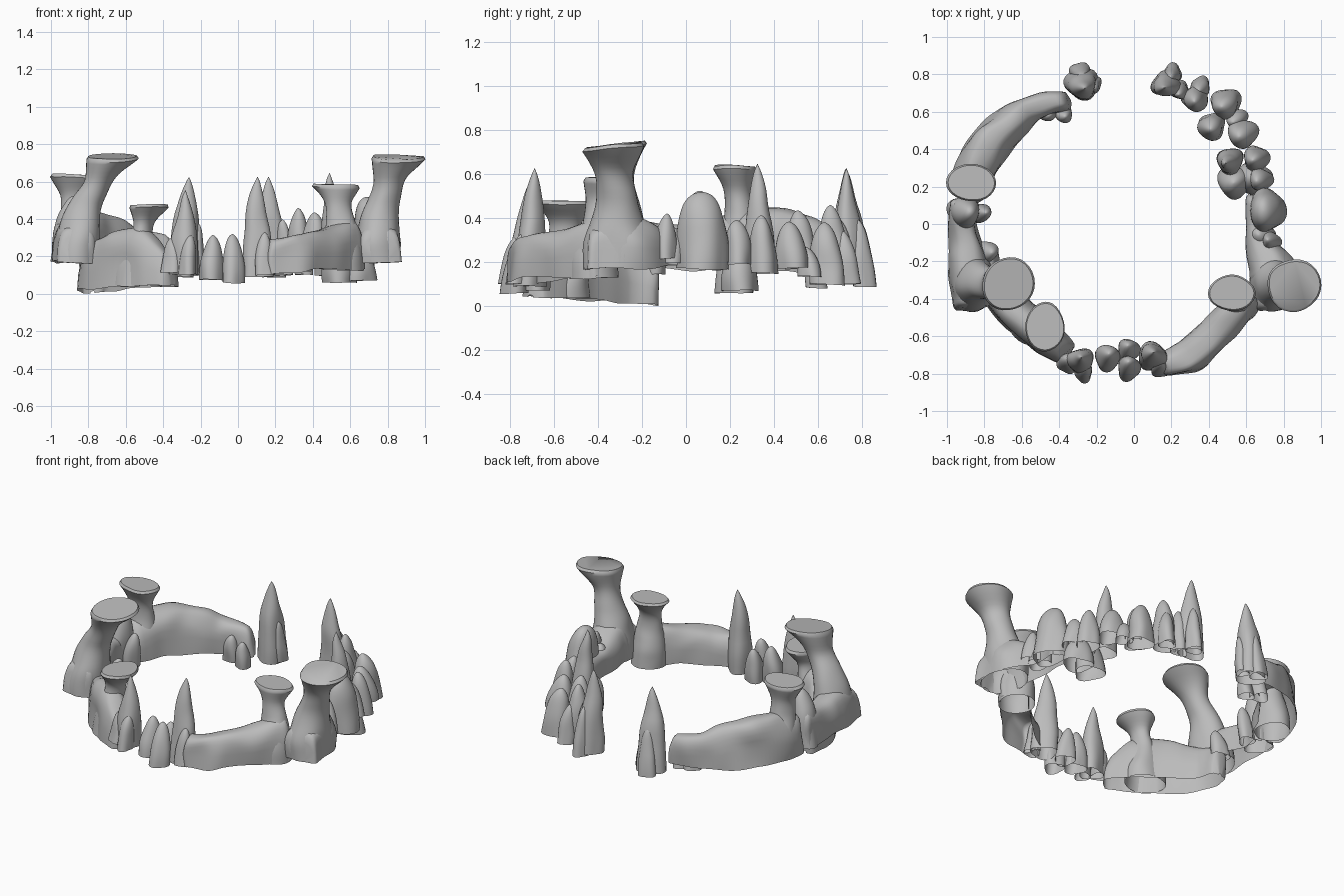
import bpy, bmesh
from math import sin, cos, tau, pi, sqrt
from mathutils import Vector, noise

if "Cube" in bpy.data.objects:
    bpy.data.objects.remove(bpy.data.objects["Cube"])

stone = bpy.data.materials.new("grey stone")
stone.use_nodes = True
stone.diffuse_color = (0.5, 0.5, 0.5, 1)
stone.node_tree.nodes["Principled BSDF"].inputs["Base Color"].default_value = (0.5, 0.5, 0.5, 1)


def spline(keys, u):
    """Smooth curve through number tuples, u from 0 to 1."""
    n = len(keys) - 1
    i = min(int(u * n), n - 1)
    t = u * n - i
    a, b, c, d = (Vector(keys[max(0, min(n, j))]) for j in range(i - 1, i + 3))
    return b + (c - a) * (t / 2) + (2 * a - 5 * b + 4 * c - d) * (t * t / 2) + (3 * b - a - 3 * c + d) * (t ** 3 / 2)


def skin(name, rings, closed, cap, rough):
    """Shell over rings of points, open underneath, with a rough surface."""
    bm = bmesh.new()
    rows = [[bm.verts.new(p + noise.noise_vector(p * 6) * rough) for p in ring] for ring in rings]
    for low, high in zip(rows, rows[1:]):
        for j in range(len(low) if closed else len(low) - 1):
            k = (j + 1) % len(low)
            bm.faces.new((low[j], low[k], high[k], high[j]))
    if cap:
        bm.faces.new(rows[-1])
    bmesh.ops.recalc_face_normals(bm, faces=bm.faces)
    mesh = bpy.data.meshes.new(name)
    bm.to_mesh(mesh)
    bm.free()
    obj = bpy.data.objects.new(name, mesh)
    bpy.context.collection.objects.link(obj)
    mesh.materials.append(stone)
    bpy.ops.object.select_all(action="DESELECT")
    obj.select_set(True)
    bpy.context.view_layer.objects.active = obj
    bpy.ops.object.shade_smooth_by_angle(angle=0.9)


def circle(x, y, z, rx, ry, flute=0.0, tilt=0.0, sides=28):
    return [Vector((x + rx * cos(a) * (1 + flute * cos(3 * a + x * 9)),
                    y + ry * sin(a) * (1 + flute * cos(3 * a + x * 9)),
                    z + tilt * ry * sin(a)))
            for a in (tau * i / sides for i in range(sides))]


def spire(name, x, y, rx, ry, z0, z1, power=2.2, bend=0.8):
    """Tapering tooth with a rounded tip and a fluted foot."""
    rings = []
    for i in range(17):
        t = sin(pi / 2 * i / 16)
        r = max(0.02, (1 - t ** power) ** bend)
        lean = 1.03 - 0.04 * t
        rings.append(circle(x * lean, y * lean, z0 + (z1 - z0) * t, rx * r, ry * r, 0.12 * (1 - t)))
    skin(name, rings, True, True, 0.012)


def pillar(name, base, top, foot, cap, z0, z1, tilt=0.0):
    """Leaning column that narrows to a neck and flares to a flat cap."""
    b, c, f, k = Vector(base), Vector(top), Vector(foot), Vector(cap)
    keys = []
    for t, shift, r in ((0, 0, f), (0.2, 0.02, f * 0.97), (0.4, 0.1, f * 0.45 + k * 0.35),
                        (0.6, 0.3, k * 0.62), (0.8, 0.6, k * 0.6), (1, 1, k)):
        m = b.lerp(c, shift)
        keys.append((*m, z0 + (z1 - z0) * t, *r))
    rings = [circle(*spline(keys, i / 24), tilt=tilt * (i / 24) ** 6) for i in range(25)]
    rings.append(circle(*c, z1 + 0.015, *(k * 0.93), tilt=tilt))
    skin(name, rings, True, True, 0.014)


def ridge(name, keys):
    """Arched wall along a path of x, y, half width, bottom, top."""
    rings, steps = [], 40
    for i in range(steps + 1):
        u = i / steps
        x, y, w, z0, z1 = spline(keys, u)
        ahead = spline(keys, min(1, u + 0.01)) - spline(keys, max(0, u - 0.01))
        side = Vector((-ahead[1], ahead[0], 0)).normalized()
        d = min(1, min(u, 1 - u) / 0.08)
        s = max(0.05, sqrt(1 - (1 - d) ** 2))
        ring = []
        for j in range(17):
            a = pi * j / 16
            out = cos(a)
            across = abs(out) ** 0.7 * (1 if out > 0 else -1)
            ring.append(Vector((x, y, z0)) + side * (w * s ** 0.5 * across)
                        + Vector((0, 0, (z1 - z0) * s * sin(a) ** 0.6)))
        rings.append(ring)
    skin(name, rings, False, False, 0.02)


# Flared columns
pillar("tall_pillar_left", (0.745, -0.31), (0.855, -0.33), (0.125, 0.16), (0.14, 0.14), 0.17, 0.72, 0.12)
pillar("tall_pillar_right", (-0.86, -0.31), (-0.67, -0.32), (0.12, 0.16), (0.14, 0.14), 0.17, 0.72, 0.1)
pillar("front_pillar_left", (0.56, -0.42), (0.52, -0.37), (0.11, 0.11), (0.13, 0.1), 0.13, 0.57)
pillar("front_pillar_right", (-0.54, -0.54), (-0.475, -0.55), (0.13, 0.11), (0.1, 0.13), 0.04, 0.46)
pillar("side_pillar_right", (-0.87, 0.25), (-0.87, 0.22), (0.1, 0.11), (0.13, 0.1), 0.17, 0.62)

# Low walls between the columns
ridge("front_wall_left", [(0.15, -0.75, 0.07, 0.1, 0.29), (0.3, -0.7, 0.09, 0.12, 0.32),
                          (0.45, -0.57, 0.09, 0.13, 0.35), (0.63, -0.36, 0.08, 0.14, 0.4)])
ridge("side_wall_left", [(0.76, -0.46, 0.11, 0.17, 0.35), (0.74, -0.25, 0.12, 0.17, 0.41),
                         (0.66, -0.08, 0.07, 0.18, 0.34), (0.68, 0.15, 0.08, 0.17, 0.35)])
ridge("front_wall_right", [(-0.78, -0.12, 0.05, 0, 0.2), (-0.77, -0.3, 0.08, 0.02, 0.27),
                           (-0.63, -0.47, 0.1, 0.03, 0.33), (-0.48, -0.6, 0.09, 0.04, 0.33),
                           (-0.35, -0.7, 0.06, 0.03, 0.2)])
ridge("side_wall_right", [(-0.86, -0.46, 0.1, 0.17, 0.35), (-0.88, -0.25, 0.11, 0.17, 0.4),
                          (-0.91, -0.05, 0.08, 0.17, 0.36), (-0.91, 0.13, 0.08, 0.17, 0.4)])
ridge("back_wall_right", [(-0.91, 0.13, 0.09, 0.17, 0.4), (-0.83, 0.33, 0.11, 0.17, 0.45),
                          (-0.7, 0.5, 0.1, 0.16, 0.43), (-0.55, 0.62, 0.07, 0.15, 0.36),
                          (-0.34, 0.67, 0.055, 0.14, 0.31)])

# Tall pointed spires: x, y, radii, bottom, tip
spires = [(-0.28, -0.72, 0.075, 0.07, 0.1, 0.55), (0.1, -0.69, 0.08, 0.075, 0.09, 0.63),
          (0.5, 0.33, 0.07, 0.07, 0.16, 0.64), (0.17, 0.73, 0.085, 0.07, 0.1, 0.62),
          (-0.27, 0.73, 0.085, 0.08, 0.1, 0.62)]
for n, s in enumerate(spires):
    spire(f"spire_{n + 1}", *s)

# Short teeth beside the spires: x, y, radius, bottom, tip
front_teeth = [(-0.14, -0.7, 0.065, 0.07, 0.31), (-0.03, -0.75, 0.06, 0.06, 0.32),
               (-0.03, -0.66, 0.06, 0.07, 0.28), (0.14, -0.75, 0.05, 0.1, 0.33),
               (-0.26, -0.78, 0.05, 0.1, 0.32), (-0.35, -0.73, 0.05, 0.11, 0.3)]
side_teeth = [(0.64, 0.34, 0.07, 0.15, 0.41), (0.66, 0.23, 0.06, 0.19, 0.39),
              (0.53, 0.22, 0.09, 0.06, 0.3), (0.63, 0.24, 0.085, 0.07, 0.27),
              (0.72, -0.09, 0.05, 0.21, 0.42), (0.67, -0.06, 0.07, 0.19, 0.36),
              (-0.77, -0.15, 0.06, 0.14, 0.32), (-0.8, 0.06, 0.05, 0.18, 0.4)]
back_teeth = [(0.41, 0.51, 0.07, 0.17, 0.43), (0.57, 0.47, 0.075, 0.17, 0.38),
              (0.54, 0.55, 0.055, 0.13, 0.27), (0.48, 0.63, 0.08, 0.1, 0.38),
              (0.32, 0.66, 0.07, 0.12, 0.46), (0.35, 0.72, 0.05, 0.1, 0.34),
              (0.2, 0.79, 0.05, 0.09, 0.39), (0.24, 0.7, 0.05, 0.1, 0.4),
              (-0.21, 0.73, 0.04, 0.11, 0.37), (-0.28, 0.79, 0.05, 0.09, 0.38),
              (-0.46, 0.59, 0.055, 0.1, 0.27), (-0.37, 0.58, 0.05, 0.08, 0.25)]
for group, teeth in (("front", front_teeth), ("side", side_teeth), ("back", back_teeth)):
    for n, (x, y, r, z0, z1) in enumerate(teeth):
        spire(f"{group}_tooth_{n + 1}", x, y, r, r, z0, z1, 2.6, 0.6)

# Blunt mounds at the sides
spire("mound_left", 0.7, 0.07, 0.09, 0.115, 0.17, 0.52, 4, 0.5)
spire("mound_right", -0.89, 0.06, 0.08, 0.09, 0.17, 0.52, 3, 0.5)
